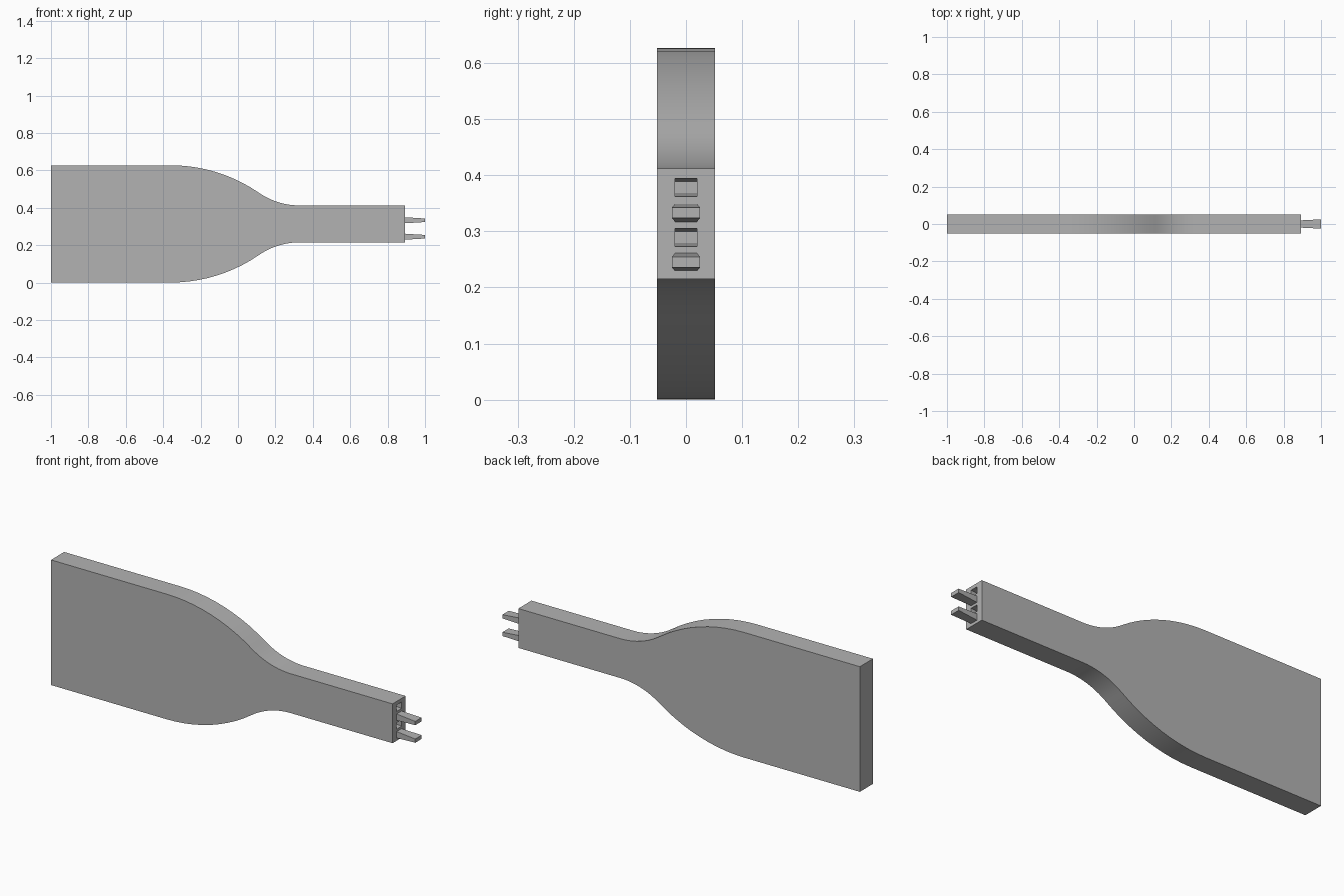
import bpy, bmesh
from math import sin, cos, atan

cube = bpy.data.objects.get("Cube")
if cube:
    bpy.data.objects.remove(cube, do_unlink=True)

grey = bpy.data.materials.new("plain_grey")
grey.use_nodes = True
colour = (0.45, 0.45, 0.45, 1)
grey.diffuse_color = colour
grey.node_tree.nodes["Principled BSDF"].inputs["Base Color"].default_value = colour

MID_Z = 0.3135
END_X = 0.893          # face that carries the prongs and sockets
HALF_DEPTH = 0.052
PIN_LENGTH = 0.107


def loft(name, ring_a, ring_b):
    """Solid between two matching rings of points."""
    bm = bmesh.new()
    a = [bm.verts.new(p) for p in ring_a]
    b = [bm.verts.new(p) for p in ring_b]
    bm.faces.new(a)
    bm.faces.new(b)
    n = len(a)
    for i in range(n):
        j = (i + 1) % n
        bm.faces.new((a[i], a[j], b[j], b[i]))
    bmesh.ops.recalc_face_normals(bm, faces=bm.faces)
    mesh = bpy.data.meshes.new(name)
    bm.to_mesh(mesh)
    bm.free()
    obj = bpy.data.objects.new(name, mesh)
    bpy.context.collection.objects.link(obj)
    mesh.materials.append(grey)
    return obj


def tapered_pin(name, z, direction):
    """Pin that gets wider and flatter away from the end face."""
    def ring(t):
        x = END_X + direction * PIN_LENGTH * t
        hy = 0.0195 + 0.0055 * t
        hz = 0.016 - 0.0065 * t
        return [(x, sy * hy, z + sz * hz)
                for sy, sz in ((-1, -1), (1, -1), (1, 1), (-1, 1))]
    return loft(name, ring(-0.1), ring(1))


# Body outline: wide block, two tangent arcs, narrow neck
wide, narrow = 0.3135, 0.0985
start_x, stop_x = -0.36, 0.33
steps = 10
run, drop = stop_x - start_x, wide - narrow
angle = 2 * atan(drop / run)
radius_sum = run / sin(angle)
big = 0.83
small = radius_sum - big
upper = [(-1, wide)]
for i in range(steps + 1):
    t = angle * i / steps
    upper.append((start_x + big * sin(t), wide - big * (1 - cos(t))))
for i in range(steps - 1, -1, -1):
    t = angle * i / steps
    upper.append((stop_x - small * sin(t), narrow + small * (1 - cos(t))))
upper.append((END_X, narrow))
outline = upper + [(x, -h) for x, h in reversed(upper)]
body = loft("body",
            [(x, -HALF_DEPTH, MID_Z + h) for x, h in outline],
            [(x, HALF_DEPTH, MID_Z + h) for x, h in outline])

# Sockets cut into the end face
for z in (0.378, 0.289):
    cutter = tapered_pin("socket_cutter", z, -1)
    cutter.hide_render = True
    cut = body.modifiers.new("socket", "BOOLEAN")
    cut.operation = "DIFFERENCE"
    cut.solver = "EXACT"
    cut.object = cutter
    bpy.context.view_layer.objects.active = body
    bpy.ops.object.modifier_apply(modifier=cut.name)
    bpy.data.objects.remove(cutter, do_unlink=True)

# Prongs standing out of the end face
for name, z in (("upper_prong", 0.333), ("lower_prong", 0.245)):
    tapered_pin(name, z, 1)

# Smooth curved edges, sharp corners
bpy.ops.object.select_all(action="DESELECT")
body.select_set(True)
bpy.context.view_layer.objects.active = body
bpy.ops.object.shade_smooth_by_angle()
